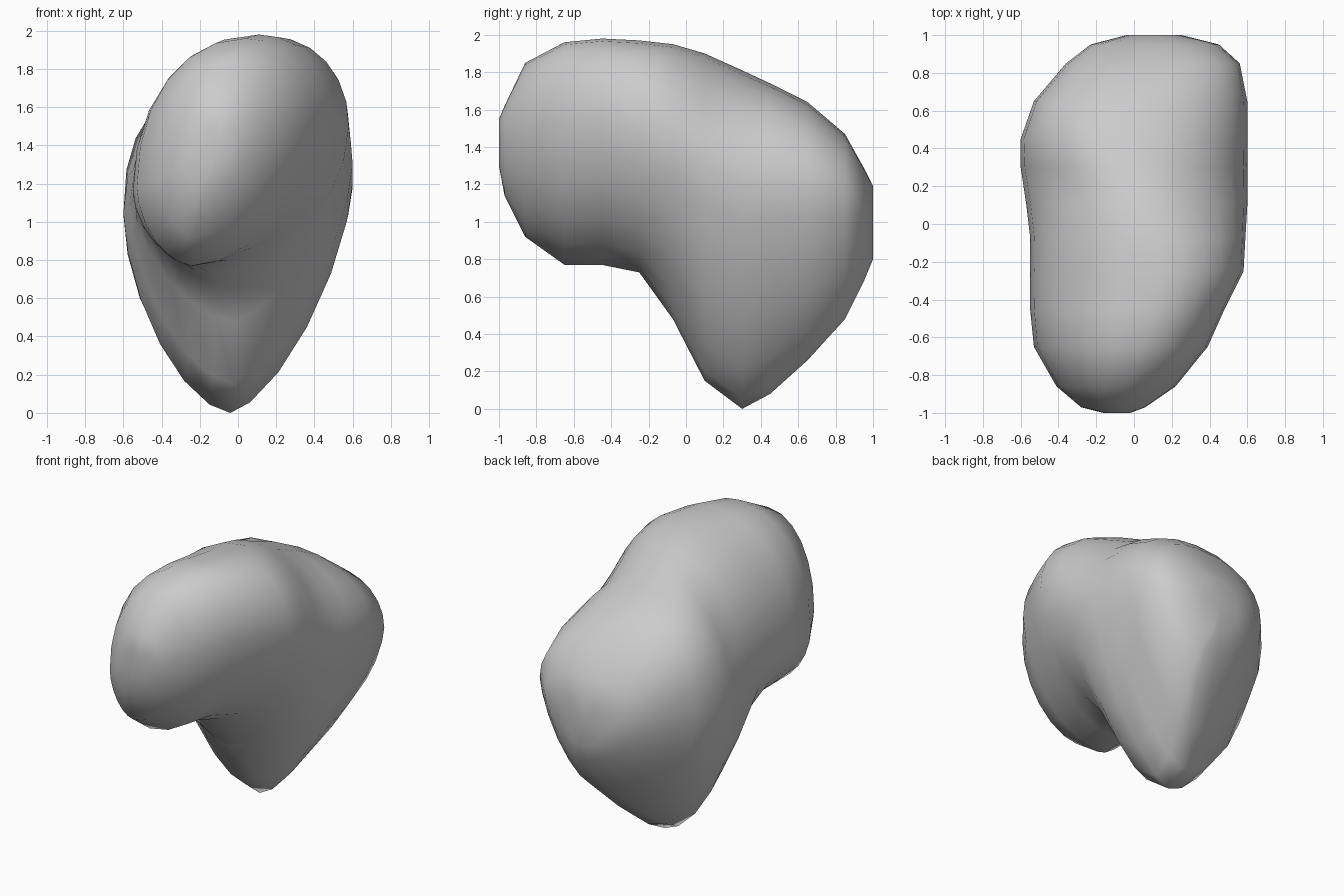
import bpy
import bmesh
from math import cos, sin, tau, copysign

SEGMENTS = 24

# Cross-sections from front to back, each given by its four extreme points:
# y, left (x, z), right (x, z), top (x, z), bottom (x, z)
SECTIONS = [
    (-1, -.16, 1.4, -.02, 1.46, -.08, 1.55, -.12, 1.3),
    (-.97, -.28, 1.3, .06, 1.44, -.09, 1.62, -.18, 1.14),
    (-.86, -.41, 1.22, .22, 1.5, -.05, 1.85, -.23, .92),
    (-.65, -.53, 1.18, .39, 1.55, .04, 1.96, -.24, .77),
    (-.45, -.55, 1.16, .48, 1.55, .11, 1.98, -.22, .77),
    (-.25, -.55, 1.15, .58, 1.5, .16, 1.97, -.14, .73),
    (-.07, -.55, 1.12, .59, 1.42, .12, 1.95, -.02, .48),
    (.1, -.57, 1.08, .6, 1.3, .06, 1.9, -.02, .15),
    (.3, -.6, 1.05, .6, 1.2, 0, 1.81, -.04, 0),
    (.45, -.6, 1.04, .6, 1.2, -.02, 1.74, -.02, .08),
    (.65, -.53, 1.07, .6, 1.18, .02, 1.64, .08, .26),
    (.85, -.36, 1.08, .56, 1.13, .17, 1.47, .18, .48),
    (.95, -.23, 1.04, .45, 1.08, .17, 1.29, .18, .68),
    (1, -.04, .98, .25, 1.02, .13, 1.19, .15, .8),
]


def curve_power(y, c, s):
    """Fullness of one quarter of a section: two is an ellipse."""
    if s >= 0:
        # Shallow waist behind the front lobe, fuller shoulder at the back left
        if y < 0:
            return 2.1
        if y < .4:
            return 1.88
        return 2.45 if c < 0 else 2.1
    if y < -.2:
        return 1.85 if c >= 0 else 1.75
    # The lower body tapers towards a point, more bluntly on its -x side
    if c >= 0:
        return 1.48
    return 1.78 if y > .4 else 1.65


def rounded(value, power):
    """Signed power that turns a circle into a fuller or sharper curve."""
    return copysign(abs(value) ** (2 / power), value)


def section_ring(bm, section):
    """One closed ring through the four extreme points of a section."""
    y, xl, zl, xr, zr, xt, zt, xb, zb = section
    ring = []
    for i in range(SEGMENTS):
        c, s = cos(tau * i / SEGMENTS), sin(tau * i / SEGMENTS)
        power = curve_power(y, c, s)
        middle_x = xt if s >= 0 else xb
        middle_z = zr if c >= 0 else zl
        width = xr - middle_x if c >= 0 else middle_x - xl
        height = zt - middle_z if s >= 0 else middle_z - zb
        ring.append(bm.verts.new((middle_x + width * rounded(c, power), y,
                                  middle_z + height * rounded(s, power))))
    return ring


def make_material(name, value):
    material = bpy.data.materials.new(name)
    material.use_nodes = True
    colour = (value, value, value, 1)
    material.diffuse_color = colour
    material.node_tree.nodes["Principled BSDF"].inputs["Base Color"].default_value = colour
    return material


cube = bpy.data.objects.get("Cube")
if cube:
    bpy.data.objects.remove(cube, do_unlink=True)

# Curved body, lofted through the sections and closed at both ends
bm = bmesh.new()
rings = [section_ring(bm, section) for section in SECTIONS]
for ring_a, ring_b in zip(rings, rings[1:]):
    for i in range(SEGMENTS):
        j = (i + 1) % SEGMENTS
        bm.faces.new((ring_a[i], ring_a[j], ring_b[j], ring_b[i]))
caps = [bm.faces.new(rings[0]), bm.faces.new(rings[-1])]
bmesh.ops.poke(bm, faces=caps)
bmesh.ops.recalc_face_normals(bm, faces=bm.faces[:])
mesh = bpy.data.meshes.new("curved_body")
bm.to_mesh(mesh)
bm.free()

body = bpy.data.objects.new("curved_body", mesh)
bpy.context.collection.objects.link(body)
mesh.materials.append(make_material("plain grey", .6))

# Smooth shading across the whole surface
bpy.ops.object.select_all(action="DESELECT")
body.select_set(True)
bpy.context.view_layer.objects.active = body
bpy.ops.object.shade_smooth()
